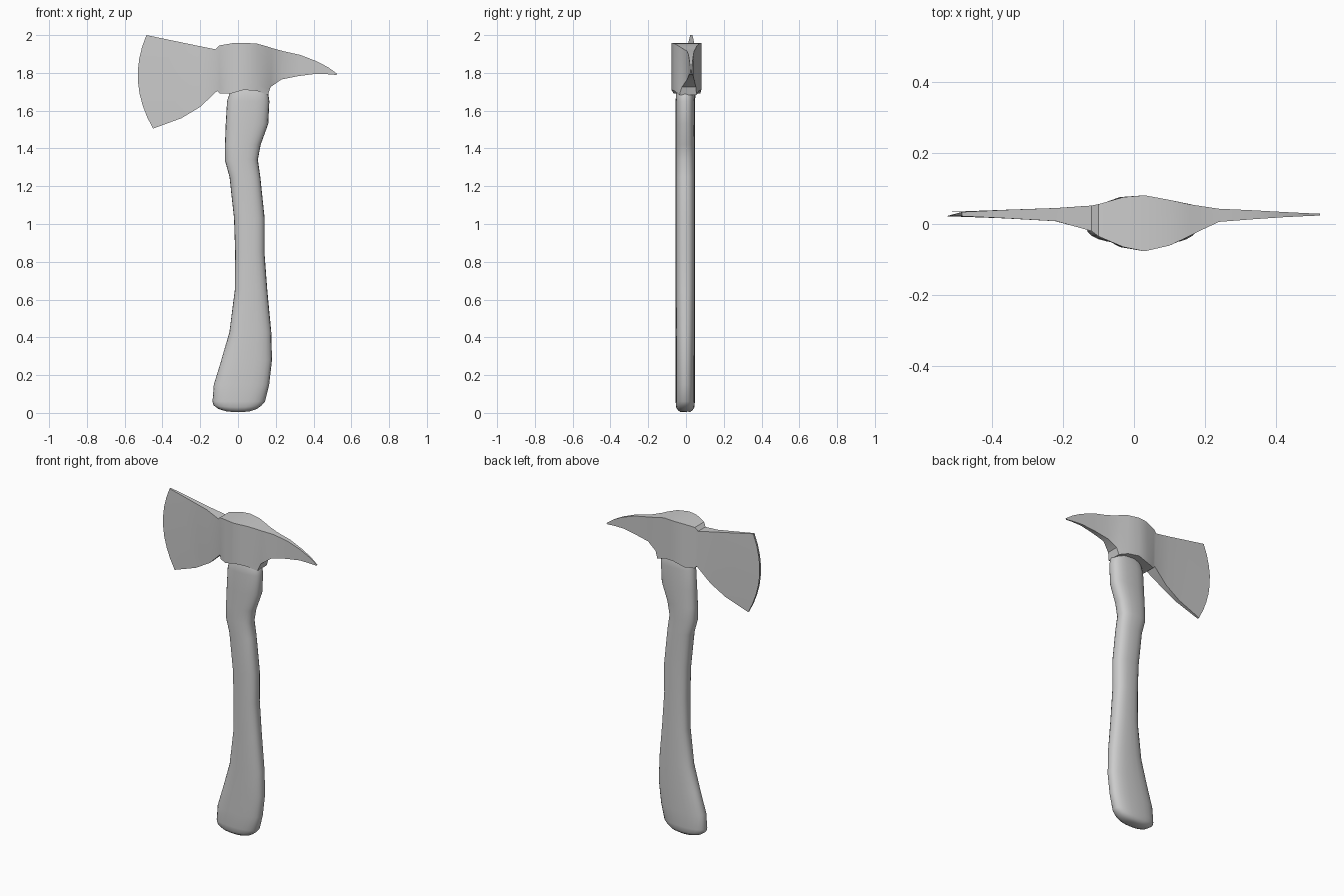
import bpy, math


def make_object(name, verts, faces, angle):
    mesh = bpy.data.meshes.new(name)
    mesh.from_pydata(verts, [], faces)
    mesh.update()
    obj = bpy.data.objects.new(name, mesh)
    bpy.context.collection.objects.link(obj)
    bpy.ops.object.select_all(action='DESELECT')
    obj.select_set(True)
    bpy.context.view_layer.objects.active = obj
    bpy.ops.object.mode_set(mode='EDIT')
    bpy.ops.mesh.select_all(action='SELECT')
    bpy.ops.mesh.normals_make_consistent(inside=False)
    bpy.ops.object.mode_set(mode='OBJECT')
    bpy.ops.object.shade_smooth_by_angle(angle=math.radians(angle))
    return obj


def loft(name, rings, angle):
    """Skin a list of equal-length closed rings and cap both ends."""
    n = len(rings[0])
    verts = [v for ring in rings for v in ring]
    faces = [(r * n + i, r * n + (i + 1) % n, (r + 1) * n + (i + 1) % n, (r + 1) * n + i)
             for r in range(len(rings) - 1) for i in range(n)]
    faces += [tuple(range(n)), tuple(range(len(verts) - n, len(verts)))]
    return make_object(name, verts, faces, angle)


def power(v, p):
    return math.copysign(abs(v) ** p, v)


# Handle: rounded cross-sections (z, left x, right x, half depth)
SECTIONS = [
    (0.005, -0.06, 0.06, 0.025), (0.015, -0.105, 0.10, 0.040),
    (0.03, -0.13, 0.125, 0.048), (0.06, -0.135, 0.143, 0.051),
    (0.15, -0.128, 0.165, 0.051), (0.28, -0.088, 0.18, 0.051),
    (0.43, -0.045, 0.176, 0.051), (0.65, -0.017, 0.155, 0.051),
    (0.85, -0.015, 0.14, 0.051), (1.03, -0.021, 0.141, 0.051),
    (1.25, -0.045, 0.118, 0.051), (1.34, -0.07, 0.105, 0.051),
    (1.42, -0.069, 0.12, 0.051), (1.53, -0.065, 0.16, 0.051),
    (1.65, -0.058, 0.166, 0.051), (1.69, -0.045, 0.16, 0.049),
    (1.72, -0.03, 0.14, 0.040)]
SIDES = 24
rings = []
for z, x0, x1, hy in SECTIONS:
    ring = []
    for i in range(SIDES):
        a = 2 * math.pi * i / SIDES
        x = (x0 + x1) / 2 + (x1 - x0) / 2 * power(math.cos(a), 0.8)
        # underside of the butt bows slightly
        dip = 0.012 * ((x / 0.14) ** 2) if z < 0.05 else 0
        ring.append((x, -0.004 + hy * power(math.sin(a), 0.8), z + dip))
    rings.append(ring)
loft("handle", rings, 50)

# Head: columns from blade to pick
# (top x, top z, bottom x, bottom z, sideways bow, front y, back y)
COLUMNS = [
    (-0.485, 2.0, -0.45, 1.505, -0.062, 0.022, 0.034),
    (-0.36, 1.974, -0.30, 1.56, -0.03, 0.016, 0.040),
    (-0.22, 1.945, -0.20, 1.62, -0.01, 0.008, 0.045),
    (-0.12, 1.925, -0.11, 1.705, 0, -0.02, 0.052),
    (-0.10, 1.945, -0.095, 1.69, 0, -0.035, 0.056),
    (-0.03, 1.957, -0.04, 1.69, 0, -0.065, 0.076),
    (0.03, 1.959, 0.03, 1.71, 0, -0.077, 0.081),
    (0.10, 1.955, 0.10, 1.705, 0, -0.061, 0.068),
    (0.155, 1.94, 0.158, 1.683, 0, -0.035, 0.056),
    (0.18, 1.931, 0.172, 1.725, 0, -0.022, 0.052),
    (0.24, 1.915, 0.23, 1.765, 0, 0.006, 0.043),
    (0.33, 1.895, 0.32, 1.783, 0, 0.013, 0.039),
    (0.42, 1.86, 0.41, 1.795, 0, 0.019, 0.034),
    (0.48, 1.828, 0.475, 1.793, 0, 0.022, 0.031),
    (0.525, 1.795, 0.52, 1.789, 0, 0.024, 0.029)]
ROWS = 8
rings = []
for tx, tz, bx, bz, bow, y0, y1 in COLUMNS:
    line = []
    for r in range(ROWS + 1):
        t = r / ROWS
        line.append((tx + (bx - tx) * t + bow * 4 * t * (1 - t), tz + (bz - tz) * t))
    rings.append([(x, y0, z) for x, z in line] + [(x, y1, z) for x, z in reversed(line)])
loft("axe_head", rings, 35)
